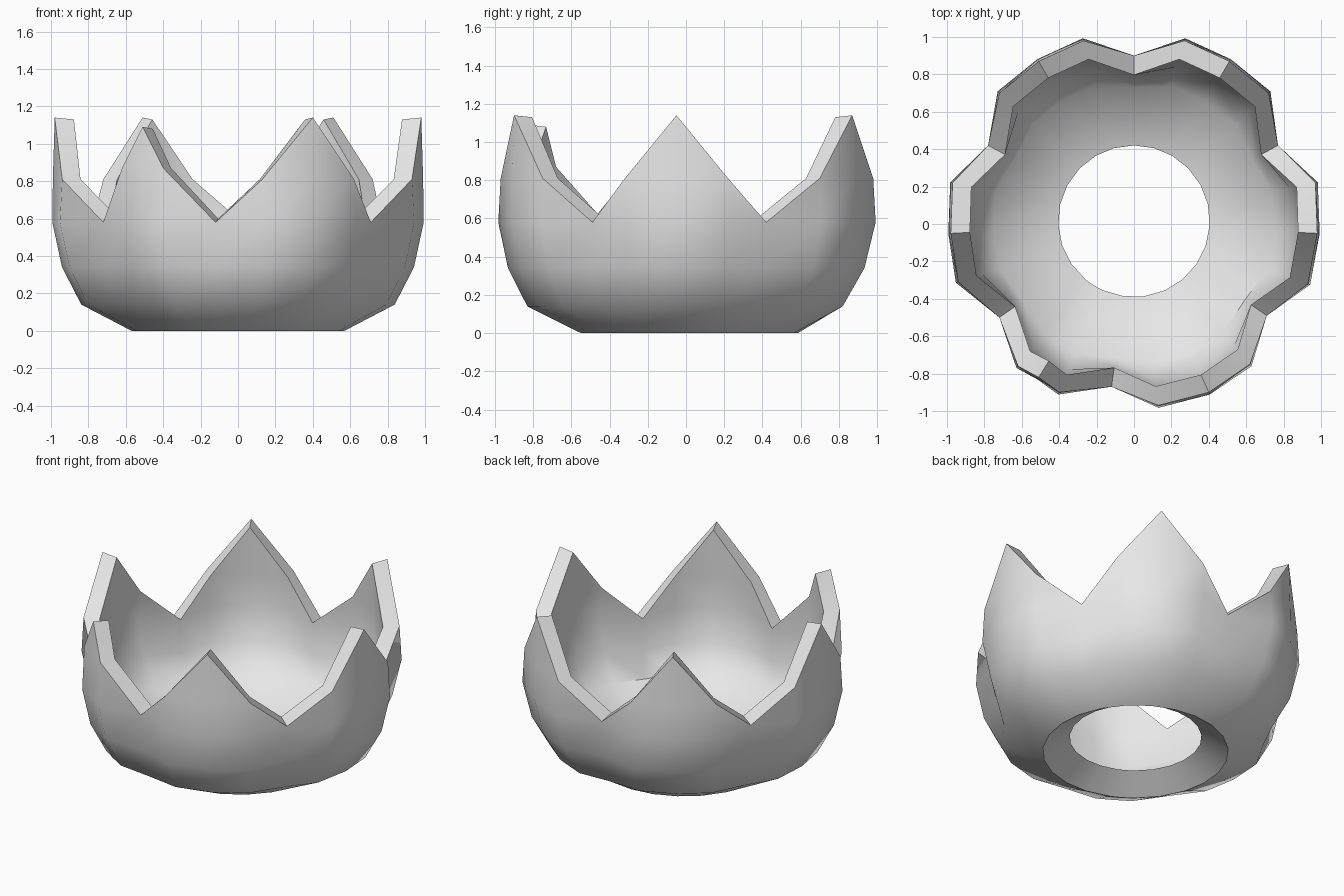
import bpy
import bmesh
import math
from mathutils import Vector

default_cube = bpy.data.objects.get("Cube")
if default_cube:
    bpy.data.objects.remove(default_cube, do_unlink=True)

# Plan of each petal, counter-clockwise: valley, shoulder, tip, shoulder
PETALS = [
    [(.77, .42), (.72, .7), (.51, .87), (.27, .98)],
    [(0, .9), (-.27, .98), (-.51, .87), (-.72, .7)],
    [(-.78, .42), (-.97, .22), (-.98, -.05), (-.94, -.31)],
    [(-.72, -.5), (-.62, -.76), (-.51, -.82), (-.4, -.9)],
    [(-.12, -.87), (.13, -.97), (.4, -.9), (.62, -.75)],
    [(.71, -.49), (.93, -.32), (.98, -.05), (.97, .22)],
]
SHORT_PETAL = 3
WALL = .103
# Bowl rows below the valleys: height, radius, share of the petal waviness
OUTER_ROWS = [(0, .57, 0), (.14, .84, .4), (.34, .945, .8)]
INNER_ROWS = [(.1, .405, 0), (.21, .755, .4), (.38, .85, .8)]


def make_column(bm, plan, place, short, inner):
    """One upright row of vertices, ending at the notched rim."""
    angle = math.atan2(plan[1], plan[0])
    rim = math.hypot(*plan)
    heading = Vector((math.cos(angle), math.sin(angle), 0))
    wall = WALL if inner else 0
    points = []
    for height, radius, wave in INNER_ROWS if inner else OUTER_ROWS:
        point = heading * radius * (1 + wave * (rim - .985))
        points.append(point + Vector((0, .015 * (wave == 0), height)))
    bulge = 1 if place == 0 else 1.013
    points.append(heading * (rim * bulge - wall) + Vector((0, 0, .6 if inner else .58)))
    shoulder = .87 if short else .81
    if place:
        points.append(heading * (rim - wall) + Vector((0, 0, shoulder)))
    if place == 2:
        points[-1] = heading * (rim * 1.01 - wall) + Vector((0, 0, shoulder))
        tip = 1.09 if short else 1.14
        points.append(heading * (rim - wall) + Vector((0, 0, tip - wall / 10)))
    return [bm.verts.new(p) for p in points]


def make_shell(bm, inner):
    """Bowl skin with petals, as quads capped by triangles at the rim."""
    columns = [make_column(bm, plan, place, number == SHORT_PETAL, inner)
               for number, petal in enumerate(PETALS)
               for place, plan in enumerate(petal)]
    for a, b in zip(columns, columns[1:] + columns[:1]):
        shared = min(len(a), len(b))
        for i in range(shared - 1):
            bm.faces.new((a[i], b[i], b[i + 1], a[i + 1]))
        longer = a if len(a) > len(b) else b
        bm.faces.new((a[shared - 1], b[shared - 1], longer[shared]))
    return columns


bm = bmesh.new()
outside = make_shell(bm, False)
inside = make_shell(bm, True)

# Flat rim and bevelled floor opening join the two skins
for i in range(len(outside)):
    j = (i + 1) % len(outside)
    for end in (0, -1):
        bm.faces.new((outside[i][end], outside[j][end], inside[j][end], inside[i][end]))
bmesh.ops.recalc_face_normals(bm, faces=bm.faces)

mesh = bpy.data.meshes.new("petal_bowl")
bm.to_mesh(mesh)
bm.free()
bowl = bpy.data.objects.new("petal_bowl", mesh)
bpy.context.collection.objects.link(bowl)

# Plain grey finish
grey = bpy.data.materials.new("light_grey")
grey.use_nodes = True
colour = (.8, .8, .8, 1)
grey.diffuse_color = colour
grey.node_tree.nodes["Principled BSDF"].inputs["Base Color"].default_value = colour
mesh.materials.append(grey)

bpy.ops.object.select_all(action="DESELECT")
bowl.select_set(True)
bpy.context.view_layer.objects.active = bowl
bpy.ops.object.shade_smooth_by_angle(angle=math.radians(50))
